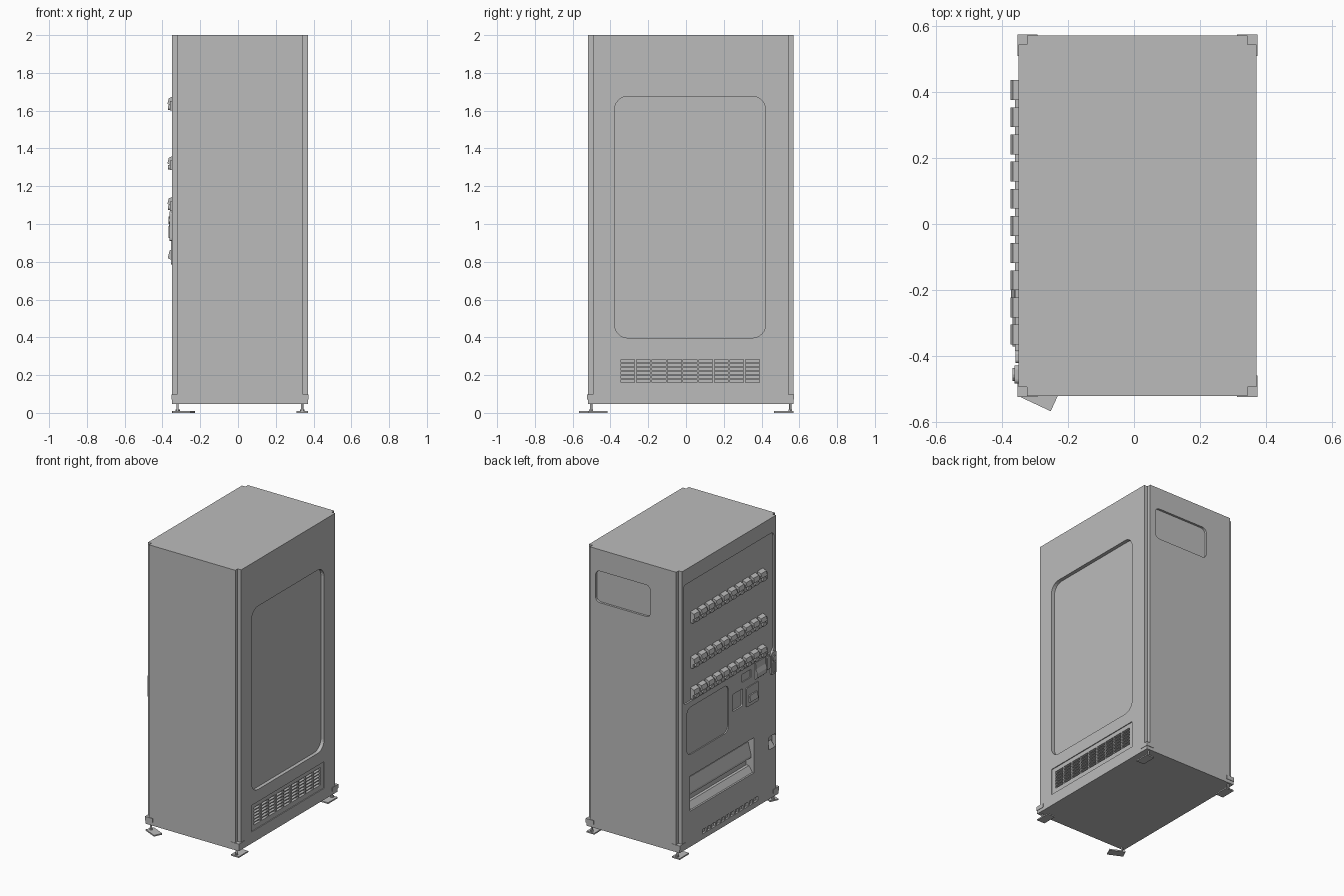
import bpy, bmesh, math
from mathutils import Matrix, Vector

cube = bpy.data.objects.get("Cube")
if cube:
    bpy.data.objects.remove(cube, do_unlink=True)

grey = bpy.data.materials.new("painted_grey")
grey.use_nodes = True
tone = (0.5, 0.5, 0.5, 1)
grey.diffuse_color = tone
grey.node_tree.nodes["Principled BSDF"].inputs["Base Color"].default_value = tone

X0, X1, Y0, Y1, TOP = -0.35, 0.37, -0.52, 0.57, 2.0
NOTCH = 0.027


def prism(bm, axis, pts, d0, d1):
    """Extrude a 2D outline along an axis: x uses (y, z), y uses (x, z), z uses (x, y)."""
    place = {"x": lambda p, d: (d, p[0], p[1]),
             "y": lambda p, d: (p[0], d, p[1]),
             "z": lambda p, d: (p[0], p[1], d)}[axis]
    a = [bm.verts.new(place(p, d0)) for p in pts]
    b = [bm.verts.new(place(p, d1)) for p in pts]
    n = len(pts)
    faces = [bm.faces.new(a), bm.faces.new(b)]
    faces += [bm.faces.new((a[i], a[(i + 1) % n], b[(i + 1) % n], b[i])) for i in range(n)]
    bmesh.ops.recalc_face_normals(bm, faces=faces)
    return a + b


def rect(u0, u1, v0, v1, r=0.0, steps=6):
    """Rectangle outline with optional rounded corners."""
    if not r:
        return [(u0, v0), (u1, v0), (u1, v1), (u0, v1)]
    centres = [(u1 - r, v1 - r), (u0 + r, v1 - r), (u0 + r, v0 + r), (u1 - r, v0 + r)]
    return [(cx + r * math.cos(t), cy + r * math.sin(t))
            for k, (cx, cy) in enumerate(centres)
            for t in [math.pi / 2 * (k + i / steps) for i in range(steps + 1)]]


def disc(u, v, r, sides=12):
    return [(u + r * math.cos(2 * math.pi * i / sides),
             v + r * math.sin(2 * math.pi * i / sides)) for i in range(sides)]


def box(bm, x0, x1, y0, y1, z0, z1):
    return prism(bm, "z", rect(x0, x1, y0, y1), z0, z1)


def finish(name, bm):
    me = bpy.data.meshes.new(name)
    bm.to_mesh(me)
    bm.free()
    me.materials.append(grey)
    ob = bpy.data.objects.new(name, me)
    bpy.context.collection.objects.link(ob)
    return ob


def carve(target, bm):
    cutter = finish("cutter", bm)
    cutter.hide_render = True
    mod = target.modifiers.new("carve", "BOOLEAN")
    mod.operation, mod.solver, mod.object = "DIFFERENCE", "EXACT", cutter
    bpy.context.view_layer.objects.active = target
    bpy.ops.object.modifier_apply(modifier=mod.name)
    bpy.data.objects.remove(cutter, do_unlink=True)


# Cabinet with a square notch running up each corner
bm = bmesh.new()
n = NOTCH
prism(bm, "z", [(X0 + n, Y0), (X1 - n, Y0), (X1 - n, Y0 + n), (X1, Y0 + n),
                (X1, Y1 - n), (X1 - n, Y1 - n), (X1 - n, Y1), (X0 + n, Y1),
                (X0 + n, Y1 - n), (X0, Y1 - n), (X0, Y0 + n), (X0 + n, Y0 + n)], 0.07, TOP)
cabinet = finish("cabinet", bm)

# Main recesses: rear panel, grille field, end panel, display, window, delivery bay, coin parts
bm = bmesh.new()
prism(bm, "x", rect(-0.378, 0.421, 0.397, 1.676, 0.07), X1 - 0.025, X1 + 0.1)
prism(bm, "x", rect(-0.378, 0.421, 0.127, 0.312), X1 - 0.006, X1 + 0.1)
prism(bm, "y", rect(-0.125, 0.30, 1.63, 1.85, 0.035), Y1 - 0.015, Y1 + 0.1)
prism(bm, "x", rect(-0.47, 0.53, 1.06, 1.895, 0.03), X0 - 0.1, X0 + 0.012)
prism(bm, "x", rect(0.03, 0.49, 0.69, 1.02, 0.045), X0 - 0.1, X0 + 0.008)
prism(bm, "x", rect(-0.25, 0.457, 0.295, 0.54), X0 - 0.1, X0 + 0.06)
prism(bm, "x", rect(-0.215, -0.115, 0.975, 1.03), X0 - 0.1, X0 + 0.006)
prism(bm, "x", rect(-0.125, -0.015, 0.81, 0.93, 0.01), X0 - 0.1, X0 + 0.012)
prism(bm, "x", rect(-0.49, -0.41, 0.39, 0.48, 0.015), X0 - 0.1, X0 + 0.03)
prism(bm, "x", rect(-0.295, 0.32, 0.085, 0.115), X0 - 0.1, X0 + 0.015)
carve(cabinet, bm)

# Grille slots
bm = bmesh.new()
for col in range(9):
    for row in range(6):
        y, z = -0.345 + col * 0.0825, 0.161 + row * 0.0212
        prism(bm, "x", rect(y, y + 0.073, z, z + 0.016), X1 - 0.025, X1 + 0.1)
carve(cabinet, bm)

# Base slab
bm = bmesh.new()
box(bm, X0, X1, Y0, Y1, 0.047, 0.07)
finish("base_slab", bm)

# Corner brackets, levelling feet and their threaded posts
brackets, posts, plates = bmesh.new(), bmesh.new(), bmesh.new()
for sx, cx in ((-1, X0), (1, X1)):
    for sy, cy in ((-1, Y0), (1, Y1)):
        def span(c, s, a, b):
            return sorted((c - s * a, c - s * b))
        box(brackets, *span(cx, sx, -0.003, 0.058), *span(cy, sy, -0.003, 0.029), 0.07, 0.098)
        box(brackets, *span(cx, sx, -0.003, 0.029), *span(cy, sy, -0.003, 0.062), 0.07, 0.098)
        px, py = cx - sx * 0.03, cy - sy * 0.018
        prism(posts, "z", disc(px, py, 0.006), 0.005, 0.05)
        prism(posts, "z", disc(px, py, 0.012, 6), 0.009, 0.018)
        verts = box(plates, *span(cx, sx, 0, 0.06), *span(cy, sy, 0, 0.105), 0, 0.009)
        if sx < 0 and sy < 0:
            # One foot is swung outwards
            mid = Vector((cx + 0.03, cy + 0.0525, 0))
            turn = (Matrix.Translation((-0.287, -0.517, 0))
                    @ Matrix.Rotation(math.radians(65), 4, "Z") @ Matrix.Translation(-mid))
            bmesh.ops.transform(plates, matrix=turn, verts=verts)
finish("corner_brackets", brackets)
finish("foot_posts", posts)
finish("foot_plates", plates)

# Three rows of ten selection buttons under sloped hoods
rails, buttons = bmesh.new(), bmesh.new()
back = X0 + 0.014
for z in (1.60, 1.285, 1.07):
    box(rails, X0 - 0.01, back, -0.385, 0.435, z, z + 0.05)
    for i in range(10):
        y = 0.435 - i * 0.0822
        hood = [(back, z + 0.078), (X0 - 0.016, z + 0.066), (X0 - 0.024, z + 0.036),
                (X0 - 0.012, z + 0.03), (back, z + 0.03)]
        prism(rails, "y", hood, y - 0.06, y)
        prism(buttons, "x", rect(y - 0.058, y - 0.014, z + 0.004, z + 0.028, 0.011, 4),
              X0 - 0.02, X0)
finish("button_rails", rails)
finish("selection_buttons", buttons)

# Delivery bay flap, hinged at the top and leaning inwards, with a lower sill
bm = bmesh.new()
prism(bm, "y", [(X0 + 0.06, 0.50), (X0 + 0.045, 0.50), (X0 + 0.022, 0.41),
                (X0 + 0.022, 0.395), (X0 + 0.06, 0.395)], -0.25, 0.457)
prism(bm, "y", [(X0 + 0.06, 0.295), (X0 + 0.012, 0.295), (X0 + 0.04, 0.335),
                (X0 + 0.06, 0.335)], -0.25, 0.457)
finish("delivery_flap", bm)

# Banknote slot with sloped mouth
bm = bmesh.new()
prism(bm, "y", [(X0, 1.06), (X0 - 0.006, 1.06), (X0 - 0.008, 1.015), (X0 - 0.018, 0.985),
                (X0 - 0.018, 0.955), (X0, 0.94)], -0.37, -0.26)
prism(bm, "x", rect(-0.42, -0.385, 0.96, 1.05, 0.008, 3), X0 - 0.008, X0)
finish("banknote_slot", bm)

# Coin chute with projecting lip
bm = bmesh.new()
prism(bm, "x", rect(-0.295, -0.16, 0.785, 0.92, 0.01, 3), X0 - 0.006, X0)
prism(bm, "y", [(X0, 0.865), (X0 - 0.012, 0.86), (X0 - 0.022, 0.818), (X0, 0.81)], -0.27, -0.185)
finish("coin_chute", bm)

# Door lock
bm = bmesh.new()
prism(bm, "x", rect(-0.482, -0.428, 0.91, 1.065, 0.012, 3), X0 - 0.012, X0)
prism(bm, "x", disc(-0.455, 1.02, 0.02), X0 - 0.018, X0)
box(bm, X0 - 0.018, X0, -0.465, -0.445, 0.925, 0.99)
finish("door_lock", bm)

# Coin return cup lip and bottom vent bars
bm = bmesh.new()
prism(bm, "y", [(X0, 0.39), (X0 + 0.03, 0.39), (X0 + 0.03, 0.43)], -0.48, -0.42)
finish("coin_return_cup", bm)
bm = bmesh.new()
for i in range(1, 12):
    y = -0.295 + i * 0.615 / 12
    box(bm, X0 + 0.002, X0 + 0.015, y - 0.008, y + 0.008, 0.085, 0.115)
finish("bottom_vent_bars", bm)
